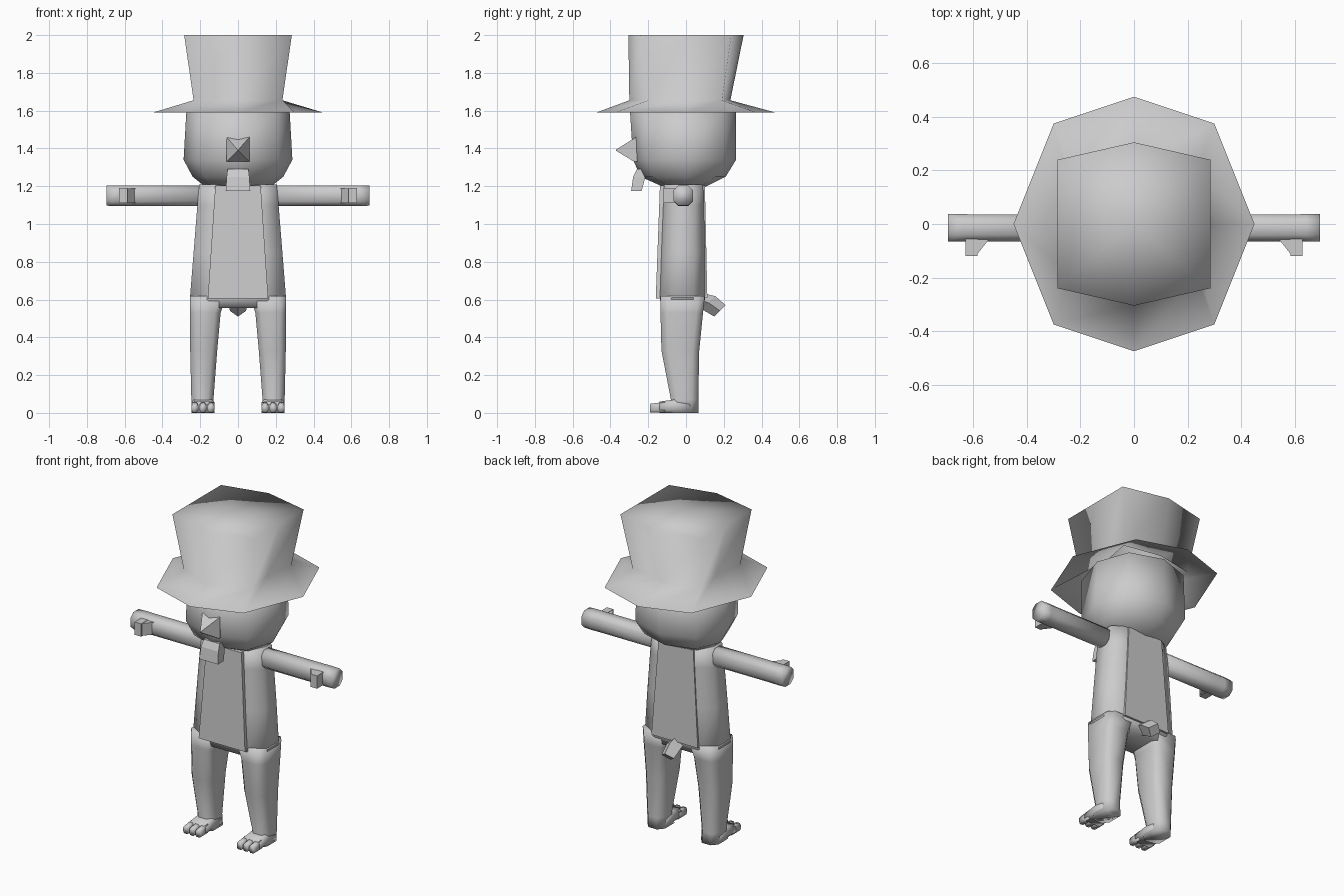
import bpy, bmesh

grey = bpy.data.materials.new("plain_grey")
grey.diffuse_color = (0.6, 0.6, 0.6, 1)


def loft(name, rings, smooth=True, closed=True, mirror=False):
    """Skin a stack of equal-length rings; closed shapes get end caps."""
    bm = bmesh.new()
    rows = [[bm.verts.new(p) for p in r] for r in rings]
    n = len(rows[0])
    for a, b in zip(rows, rows[1:]):
        for i in range(n):
            j = (i + 1) % n
            bm.faces.new((a[i], a[j], b[j], b[i]))
    if closed:
        bm.faces.new(rows[0][::-1])
        bm.faces.new(rows[-1])
        bmesh.ops.recalc_face_normals(bm, faces=bm.faces[:])
    else:
        # fan the top only
        co = sum((v.co for v in rows[-1]), start=rows[-1][0].co * 0) / n
        mid = bm.verts.new(co)
        for i in range(n):
            bm.faces.new((rows[-1][i], rows[-1][(i + 1) % n], mid))
    for f in bm.faces:
        f.smooth = smooth
    me = bpy.data.meshes.new(name)
    bm.to_mesh(me)
    bm.free()
    me.materials.append(grey)
    ob = bpy.data.objects.new(name, me)
    bpy.context.collection.objects.link(ob)
    if mirror:
        ob.modifiers.new("mirror", 'MIRROR').use_mirror_merge = False
    return ob


def rect(x0, x1, y0, y1, z):
    return [(x0, y0, z), (x1, y0, z), (x1, y1, z), (x0, y1, z)]


def chamfered(a0, a1, b0, b1, ca, cb):
    return [(a0 + ca, b0), (a1 - ca, b0), (a1, b0 + cb), (a1, b1 - cb),
            (a1 - ca, b1), (a0 + ca, b1), (a0, b1 - cb), (a0, b0 + cb)]


def level(z, x0, x1, y0, y1, cx, cy):
    return [(x, y, z) for x, y in chamfered(x0, x1, y0, y1, cx, cy)]


def octagon(z, front, back, side, cx, cf, cb):
    """Eight points: front, back, sides and four diagonal corners."""
    return [(0, -front, z), (cx, -cf, z), (side, 0, z), (cx, cb, z),
            (0, back, z), (-cx, cb, z), (-side, 0, z), (-cx, -cf, z)]


# Hat: brim, crown base, flaring crown, top
loft("hat", [
    octagon(1.59, 0.475, 0.475, 0.45, 0.30, 0.375, 0.375),
    octagon(1.655, 0.30, 0.235, 0.20, 0.235, 0.20, 0.19),
    octagon(2.0, 0.305, 0.305, 0.285, 0.285, 0.24, 0.24)], closed=False)

# Head
loft("head", [octagon(z, f, b, s, 0.74 * s, 0.74 * f, 0.74 * b)
              for z, f, b, s in [(1.19, 0.11, 0.09, 0.15),
                                 (1.21, 0.15, 0.13, 0.19),
                                 (1.25, 0.24, 0.21, 0.24),
                                 (1.34, 0.28, 0.265, 0.288),
                                 (1.62, 0.298, 0.265, 0.272)]])

# Pointed nose and chin tuft
nose = loft("nose", [
    [(-0.06, -0.23, 1.33), (0.06, -0.23, 1.33), (0.06, -0.23, 1.46), (-0.06, -0.23, 1.46)],
    [(-0.06, -0.275, 1.33), (0.06, -0.275, 1.33), (0.06, -0.265, 1.46), (-0.06, -0.265, 1.46)],
    [(-0.003, -0.37, 1.388), (0.003, -0.37, 1.388), (0.003, -0.37, 1.394), (-0.003, -0.37, 1.394)]],
    smooth=False)
loft("chin_tuft", [rect(-0.065, 0.065, -0.29, -0.235, 1.175),
                   rect(-0.06, 0.06, -0.28, -0.215, 1.25),
                   rect(-0.055, 0.055, -0.26, -0.20, 1.29)], smooth=False)

# Body with front and back panels
loft("body", [level(0.555, -0.20, 0.20, -0.12, 0.085, 0.08, 0.04),
              level(0.60, -0.255, 0.255, -0.138, 0.10, 0.095, 0.06),
              level(0.85, -0.235, 0.235, -0.13, 0.10, 0.09, 0.055),
              level(1.10, -0.215, 0.215, -0.12, 0.095, 0.08, 0.05),
              level(1.21, -0.205, 0.205, -0.115, 0.09, 0.07, 0.05)])
loft("front_panel", [rect(-0.16, 0.16, -0.16, -0.11, 0.605),
                     rect(-0.12, 0.12, -0.138, -0.09, 1.205)], smooth=False)
loft("back_panel", [rect(-0.16, 0.16, 0.07, 0.113, 0.61),
                    rect(-0.12, 0.12, 0.07, 0.10, 1.205)], smooth=False)

# Stubby tail with diamond section
def diamond(y, z, r):
    return [(0, y - 0.7 * r, z - 0.7 * r), (r, y, z),
            (0, y + 0.7 * r, z + 0.7 * r), (-r, y, z)]
loft("tail", [diamond(0.07, 0.60, 0.045), diamond(0.12, 0.583, 0.05),
              diamond(0.18, 0.54, 0.043)], smooth=False)

# Legs
loft("legs", [level(z, x0, x1, y0, y1, 0.03, 0.035)
              for z, x0, x1, y0, y1 in [(0.0, 0.125, 0.245, -0.10, 0.065),
                                        (0.07, 0.13, 0.247, -0.08, 0.065),
                                        (0.33, 0.11, 0.253, -0.13, 0.07),
                                        (0.53, 0.092, 0.255, -0.135, 0.09),
                                        (0.62, 0.06, 0.254, -0.135, 0.10)]], mirror=True)

# Feet with three toes
loft("feet", [[(x, y, z) for x, z in chamfered(0.125, 0.247, 0.0, h, 0.015, 0.015)]
              for y, h in [(-0.14, 0.06), (-0.05, 0.072), (0.02, 0.06)]], mirror=True)
for i, name in enumerate(("inner_toes", "middle_toes", "outer_toes")):
    x = 0.143 + 0.0425 * i
    loft(name, [[(x + dx, y, z) for dx, z in chamfered(-0.018, 0.018, 0.002, h, 0.007, 0.012)]
                for y, h in [(-0.19, 0.048), (-0.11, 0.058)]], mirror=True)

# Arms reaching sideways, with blunt hands and thumbs
loft("arms", [[(x, y, z) for y, z in chamfered(y0, y1, z0, z1, 0.025, 0.025)]
              for x, y0, y1, z0, z1 in [(0.12, -0.065, 0.035, 1.095, 1.205),
                                        (0.58, -0.065, 0.035, 1.095, 1.205),
                                        (0.64, -0.066, 0.037, 1.095, 1.205),
                                        (0.695, -0.066, 0.037, 1.097, 1.203)]], mirror=True)
loft("thumbs", [rect(0.585, 0.63, -0.12, -0.05, 1.11),
                rect(0.585, 0.63, -0.12, -0.05, 1.19)], smooth=False, mirror=True)
loft("thumb_webs", [[(0.54, -0.055, z), (0.59, -0.119, z), (0.60, -0.119, z), (0.60, -0.055, z)]
                    for z in (1.112, 1.188)], smooth=False, mirror=True)
